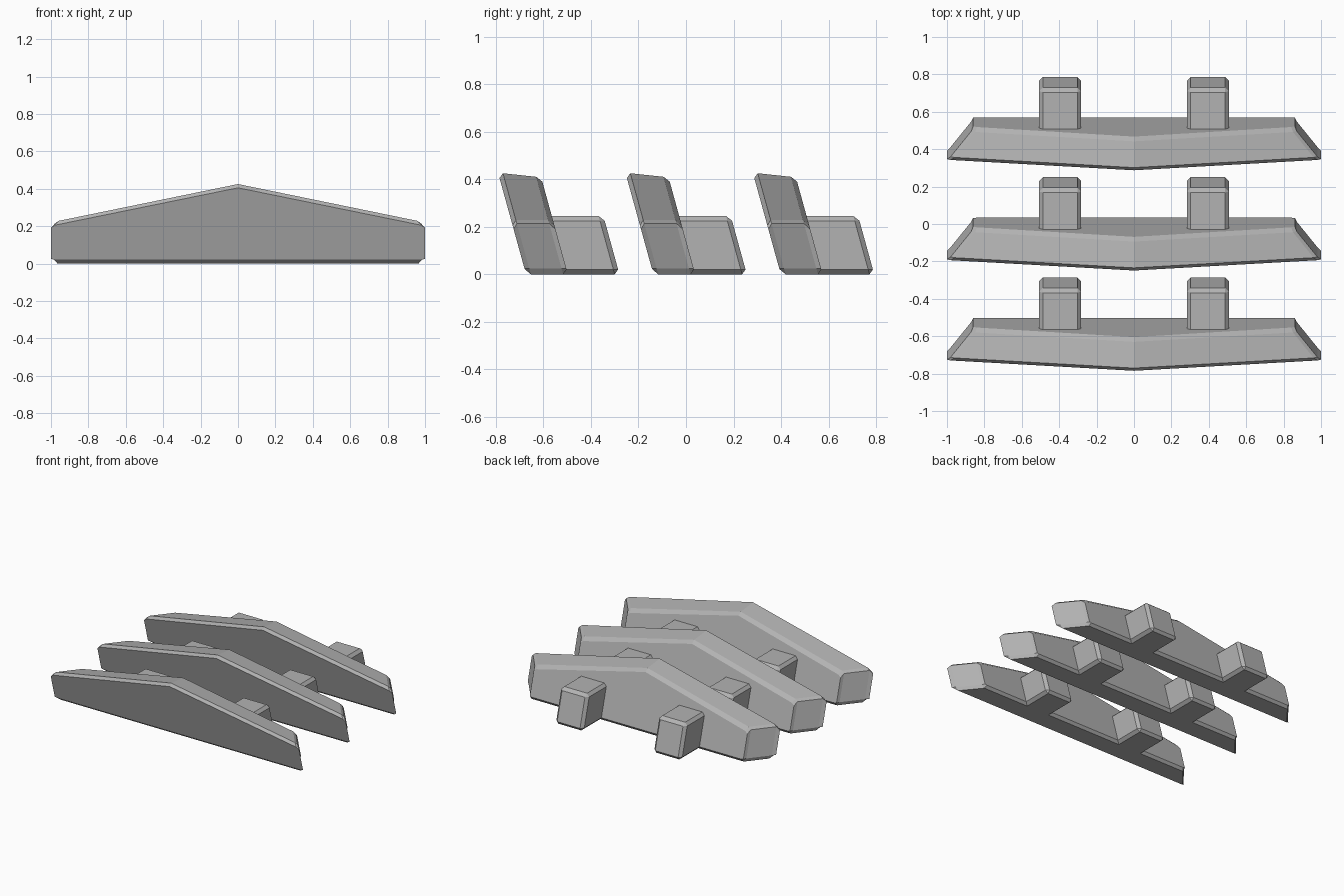
import bpy
import bmesh

if "Cube" in bpy.data.objects:
    bpy.data.objects.remove(bpy.data.objects["Cube"], do_unlink=True)

LEAN = 0.276      # forward lean per unit of height
SPACING = 0.536   # distance between rows

grey = bpy.data.materials.new("plain_grey")
grey.use_nodes = True
grey.diffuse_color = (0.45, 0.45, 0.45, 1)
grey.node_tree.nodes["Principled BSDF"].inputs["Base Color"].default_value = grey.diffuse_color


def finish(name, bm, y):
    """Lean the mesh forward, then make it an object."""
    for v in bm.verts:
        v.co.y -= LEAN * v.co.z
    bmesh.ops.recalc_face_normals(bm, faces=bm.faces)
    mesh = bpy.data.meshes.new(name)
    bm.to_mesh(mesh)
    bm.free()
    mesh.materials.append(grey)
    ob = bpy.data.objects.new(name, mesh)
    ob.location.y = y
    bpy.context.collection.objects.link(ob)


def make_slab(name, y):
    # Layers from front to back: y, half width, bottom, end top, apex
    layers = [(-0.673, 1.0, 0.022, 0.205, 0.405),
              (-0.653, 0.98, 0.0, 0.228, 0.425),
              (-0.517, 0.87, 0.0, 0.228, 0.41),
              (-0.497, 0.86, 0.02, 0.205, 0.39)]
    bm = bmesh.new()
    rings = []
    for ly, w, low, side, apex in layers:
        half = [(w - 0.015, low), (w, 0.024), (w, side - 0.015), (w - 0.02, side)]
        outline = half + [(0, apex)] + [(-x, z) for x, z in reversed(half)]
        rings.append([bm.verts.new((x, ly, z)) for x, z in outline])
    for a, b in zip(rings, rings[1:]):
        for i in range(len(a)):
            j = (i + 1) % len(a)
            bm.faces.new((a[i], a[j], b[j], b[i]))
    bm.faces.new(rings[0])
    bm.faces.new(rings[-1])
    finish(name, bm, y)


def make_peg(name, x, y):
    # Chamfered block whose front end is buried in the slab
    width, height, front, back = 0.224, 0.245, -0.6, -0.28
    bm = bmesh.new()
    bmesh.ops.create_cube(bm, size=1)
    for v in bm.verts:
        v.co.x = x + v.co.x * width
        v.co.y = (front + back) / 2 + v.co.y * (back - front)
        v.co.z = (v.co.z + 0.5) * height
    bmesh.ops.bevel(bm, geom=bm.edges[:], offset=0.02, segments=1,
                    affect='EDGES', profile=0.5)
    finish(name, bm, y)


# Three rows, each a slab with two pegs behind it
for row, label in enumerate(("front", "middle", "back")):
    y = row * SPACING
    make_slab(label + "_slab", y)
    for side, s in (("left", 1), ("right", -1)):
        make_peg(label + "_peg_" + side, s * 0.395, y)
